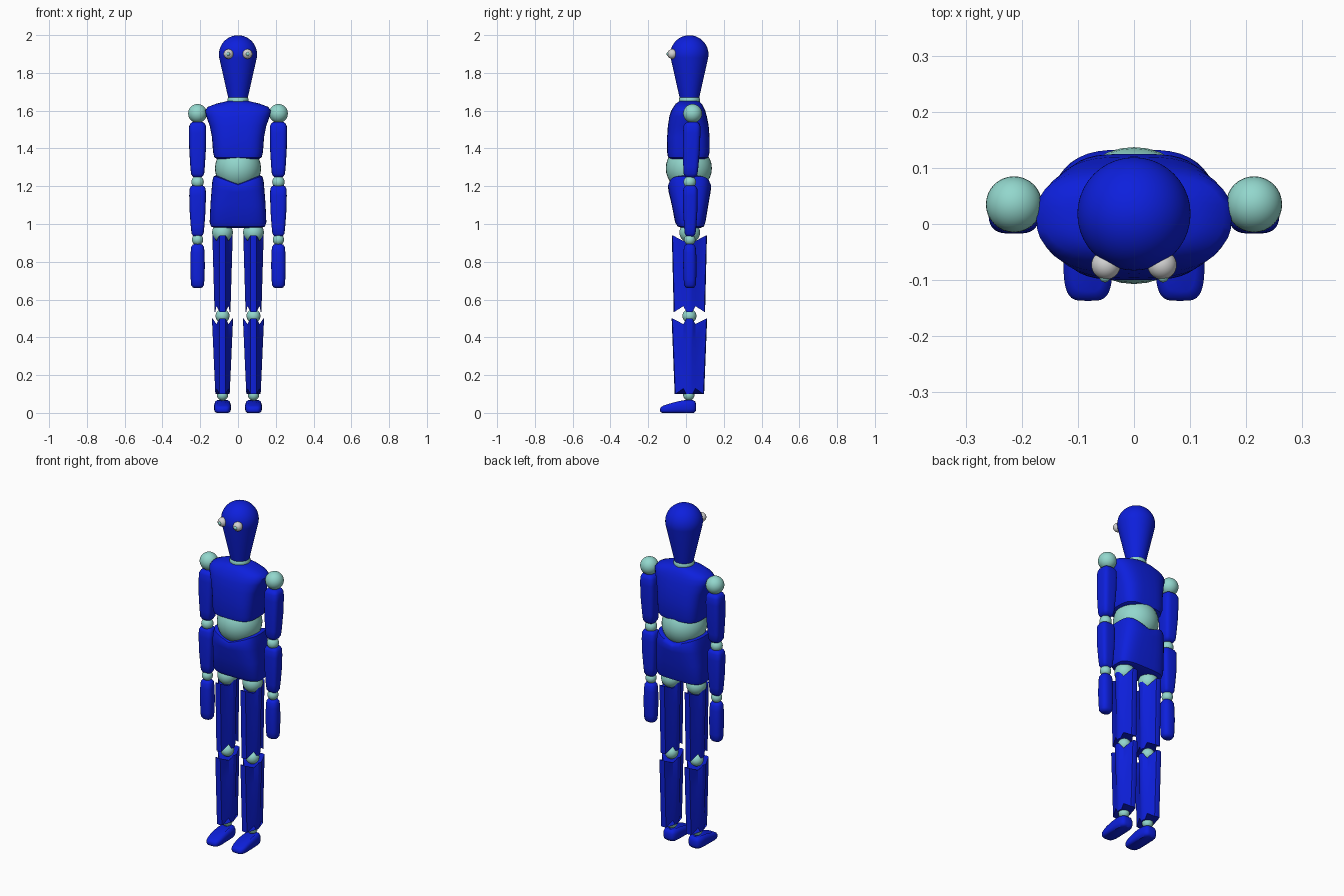
import bpy, bmesh, math

if "Cube" in bpy.data.objects:
    bpy.data.objects.remove(bpy.data.objects["Cube"], do_unlink=True)


def make_material(name, rgb):
    m = bpy.data.materials.new(name)
    m.use_nodes = True
    color = (*rgb, 1)
    m.diffuse_color = color
    m.node_tree.nodes["Principled BSDF"].inputs["Base Color"].default_value = color
    return m


BLUE = make_material("deep blue", (0.004, 0.014, 0.72))
TEAL = make_material("pale teal", (0.29, 0.68, 0.61))
WHITE = make_material("eye white", (0.65, 0.65, 0.65))


def finish(name, bm, mat, angle=40):
    bmesh.ops.recalc_face_normals(bm, faces=bm.faces)
    mesh = bpy.data.meshes.new(name)
    bm.to_mesh(mesh)
    bm.free()
    mesh.materials.append(mat)
    ob = bpy.data.objects.new(name, mesh)
    bpy.context.collection.objects.link(ob)
    bpy.ops.object.select_all(action='DESELECT')
    ob.select_set(True)
    bpy.context.view_layer.objects.active = ob
    bpy.ops.object.shade_smooth_by_angle(angle=math.radians(angle))
    return ob


def loft(name, rings, mat, angle=40):
    """Skin a stack of closed rings and cap both ends."""
    bm = bmesh.new()
    loops = [[bm.verts.new(p) for p in ring] for ring in rings]
    n = len(loops[0])
    for a, b in zip(loops, loops[1:]):
        for i in range(n):
            j = (i + 1) % n
            bm.faces.new((a[i], a[j], b[j], b[i]))
    bm.faces.new(loops[0])
    bm.faces.new(loops[-1])
    return finish(name, bm, mat, angle)


def oval(z, rx, y0, y1, power=2.0, cx=0.0, n=40):
    """Superellipse ring spanning y0..y1; a higher power is boxier."""
    ring = []
    for i in range(n):
        t = 2 * math.pi * i / n
        c, s = math.cos(t), math.sin(t)
        x = math.copysign(abs(c) ** (2 / power), c) * rx
        y = math.copysign(abs(s) ** (2 / power), s) * (y1 - y0) / 2
        ring.append((cx + x, (y0 + y1) / 2 + y, z))
    return ring


def ball(name, x, y, z, r, mat):
    bm = bmesh.new()
    bmesh.ops.create_uvsphere(bm, u_segments=32, v_segments=16, radius=r)
    bmesh.ops.translate(bm, verts=bm.verts, vec=(x, y, z))
    return finish(name, bm, mat)


# Head: a ball cap running into a cone
head = [oval(1.66, 0.05, -0.032, 0.068)]
for k in range(14):
    a = math.radians(-10 + 98 * k / 13)
    r = 0.101 * math.cos(a)
    head.append(oval(1.898 + 0.101 * math.sin(a), r, 0.018 - r, 0.018 + r))
loft("head", head, BLUE)
loft("neck", [oval(z, r, 0.018 - r, 0.018 + r) for z, r in
              ((1.63, 0.05), (1.65, 0.056), (1.662, 0.056), (1.672, 0.05))], TEAL)

# Chest: broad rounded shoulders, flatter front and back
loft("chest", [oval(*s) for s in (
    (1.345, 0.112, -0.08, 0.105, 3.5),
    (1.352, 0.125, -0.095, 0.118, 3.5),
    (1.38, 0.132, -0.1, 0.125, 3.5),
    (1.46, 0.138, -0.1, 0.125, 3.2),
    (1.52, 0.15, -0.096, 0.12, 3),
    (1.57, 0.168, -0.088, 0.11, 2.7),
    (1.60, 0.174, -0.078, 0.102, 2.6),
    (1.62, 0.16, -0.066, 0.093, 2.5),
    (1.637, 0.115, -0.054, 0.083, 2.4),
    (1.65, 0.06, -0.035, 0.068, 2.2))], BLUE)
ball("waist", 0, 0.015, 1.295, 0.122, TEAL)

# Pelvis: top rim dips in the middle of front and back
pelvis = [oval(*s) for s in (
    (0.98, 0.125, -0.025, 0.08, 3.5),
    (0.987, 0.143, -0.045, 0.095, 3.5),
    (1.01, 0.15, -0.058, 0.103, 3.5),
    (1.10, 0.146, -0.075, 0.118, 3.4),
    (1.18, 0.14, -0.092, 0.13, 3.3),
    (1.225, 0.136, -0.095, 0.133, 3.2),
    (1.252, 0.13, -0.088, 0.125, 3.2),
    (1.258, 0.118, -0.07, 0.11, 3))]
for k, share in ((4, 0.25), (5, 0.65), (6, 1), (7, 1)):
    pelvis[k] = [(x, y, z - 0.045 * share * max(0, 1 - abs(x) / 0.12))
                 for x, y, z in pelvis[k]]
loft("pelvis", pelvis, BLUE)


def limb(name, cx, z0, z1, bottom, top, power):
    """Rounded box limb; bottom and top are (half width, y0, y1)."""
    rings = []
    for t, inset in ((0, 0.022), (0.02, 0.01), (0.07, 0.002), (0.2, 0),
                     (0.5, -0.002), (0.8, 0), (0.93, 0.003), (0.98, 0.011), (1, 0.022)):
        rx, a, b = (p + (q - p) * t for p, q in zip(bottom, top))
        rings.append(oval(z0 + (z1 - z0) * t, rx - inset, a + inset, b - inset, power, cx))
    loft(name, rings, BLUE)


def fluted_leg(name, cx, z0, z1, bottom, top):
    """Four-lobed leg section with grooves that stop short of the ends."""
    rings = []
    for t, dip in ((0, 1), (0.3, 0), (0.7, 0), (1, -1)):
        rx, ry = (p + (q - p) * t for p, q in zip(bottom, top))
        w, v = 0.016, 0.032
        quarter = [(rx - 0.004, w), (v, v), (w, ry - 0.004), (0, ry)]
        half = quarter + [(-x, y) for x, y in quarter[2::-1]] + [(-rx, 0)]
        ring = half + [(x, -y) for x, y in half[-2::-1]] + [(rx, 0)]
        rings.append([(cx + x, 0.018 + y, z0 + (z1 - z0) * t
                       + (0.03 * dip if abs(x) == v and abs(y) == v else 0))
                      for x, y in ring])
    loft(name, rings, BLUE, 30)


for side, s in (("left", 1), ("right", -1)):
    # Eyes
    ball(side + "_eye", s * 0.05, -0.073, 1.9, 0.026, WHITE)
    ball(side + "_pupil", s * 0.052, -0.094, 1.9, 0.01, TEAL)

    # Arm
    ax = s * 0.214
    ball(side + "_shoulder", ax, 0.035, 1.585, 0.05, TEAL)
    limb(side + "_upper_arm", ax, 1.245, 1.54, (0.036, -0.014, 0.062), (0.048, -0.016, 0.08), 3.5)
    ball(side + "_elbow", ax, 0.02, 1.222, 0.033, TEAL)
    limb(side + "_forearm", ax, 0.93, 1.205, (0.033, -0.008, 0.052), (0.047, -0.018, 0.064), 3.5)
    ball(side + "_wrist", ax, 0.02, 0.917, 0.03, TEAL)
    limb(side + "_hand", ax, 0.66, 0.895, (0.036, -0.012, 0.054), (0.037, -0.014, 0.054), 2.5)

    # Leg
    lx = s * 0.082
    ball(side + "_hip", lx, 0.02, 0.955, 0.055, TEAL)
    fluted_leg(side + "_thigh", lx, 0.535, 0.94, (0.042, 0.083), (0.054, 0.093))
    ball(side + "_knee", lx, 0.018, 0.513, 0.037, TEAL)
    fluted_leg(side + "_shin", lx, 0.1, 0.5, (0.038, 0.078), (0.056, 0.094))
    ball(side + "_ankle", lx, 0.015, 0.095, 0.03, TEAL)

    # Foot: rings run upward, the upper ones draw back and slope to the toe
    foot = []
    for z, inset in ((0, 0.012), (0.008, 0.003), (0.02, 0), (0.045, 0), (0.06, 0.005), (0.067, 0.016)):
        ring = oval(z, 0.044 - inset, -0.137 + inset, 0.054 - inset, 4, lx)
        foot.append([(x, y, z * (1 - 0.5 * max(0, min(1, (-y - 0.01) / 0.125)) ** 1.3))
                     for x, y, z in ring])
    loft(side + "_foot", foot, BLUE)
